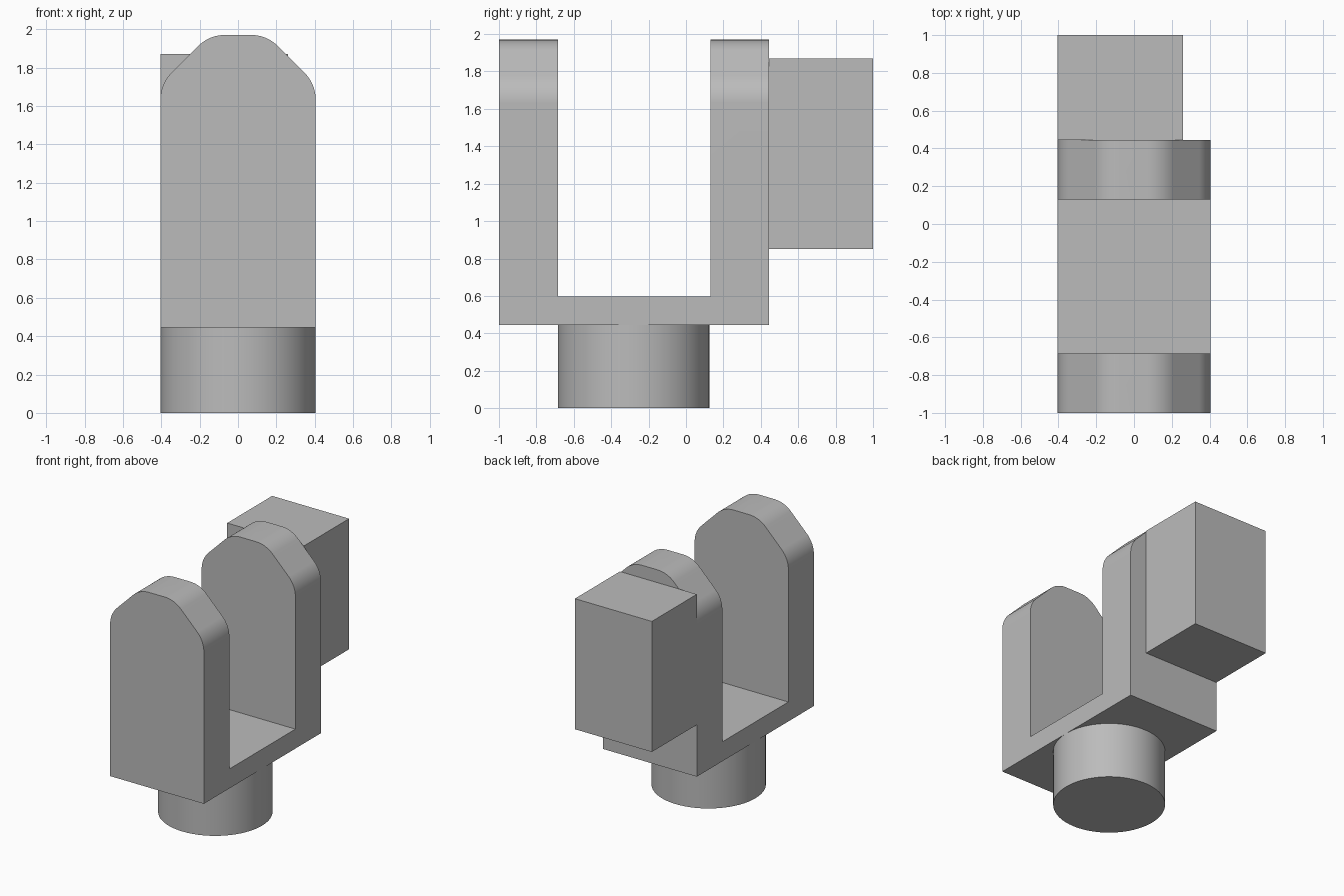
import bpy
import bmesh
from math import radians, sin, cos
from mathutils import Vector

if "Cube" in bpy.data.objects:
    bpy.data.objects.remove(bpy.data.objects["Cube"])

grey = bpy.data.materials.new("plain grey")
grey.use_nodes = True
grey.diffuse_color = (0.5, 0.5, 0.5, 1)
grey.node_tree.nodes["Principled BSDF"].inputs["Base Color"].default_value = grey.diffuse_color

HALF = 0.405        # half width of the bracket
FLOOR, TOP = 0.445, 1.97
STEM_Y = -0.28


def extrude(name, points, direction):
    """Extrude a closed planar outline into a solid."""
    bm = bmesh.new()
    face = bm.faces.new([bm.verts.new(p) for p in points])
    out = bmesh.ops.extrude_face_region(bm, geom=[face])["geom"]
    moved = [g for g in out if isinstance(g, bmesh.types.BMVert)]
    bmesh.ops.translate(bm, verts=moved, vec=direction)
    bmesh.ops.recalc_face_normals(bm, faces=bm.faces)
    mesh = bpy.data.meshes.new(name)
    bm.to_mesh(mesh)
    bm.free()
    mesh.materials.append(grey)
    obj = bpy.data.objects.new(name, mesh)
    bpy.context.collection.objects.link(obj)
    return obj


def activate(obj):
    bpy.ops.object.select_all(action='DESELECT')
    obj.select_set(True)
    bpy.context.view_layer.objects.active = obj


def arc(cx, cz, radius, start, end, steps=10):
    angles = [radians(start + (end - start) * i / steps) for i in range(steps + 1)]
    return [(cx + radius * cos(a), cz + radius * sin(a)) for a in angles]


# Bracket: a U seen from the side, trimmed to a rounded arch seen from the front
u_shape = [(-1, FLOOR), (0.445, FLOOR), (0.445, TOP), (0.13, TOP),
           (0.13, 0.597), (-0.685, 0.597), (-0.685, TOP), (-1, TOP)]
bracket = extrude("bracket", [(-HALF, y, z) for y, z in u_shape], Vector((2 * HALF, 0, 0)))

R = 0.2             # fillet radius at both ends of each sloping shoulder
right_half = ([(HALF, 0)] + arc(HALF - R, 1.632, R, 0, 45)
              + arc(0.067, TOP - R, R, 45, 90))
outline = right_half + [(-x, z) for x, z in reversed(right_half)]
arch = extrude("arch_cutter", [(x, -1.2, z) for x, z in outline], Vector((0, 2, 0)))
arch.hide_render = True

activate(bracket)
trim = bracket.modifiers.new("trim", 'BOOLEAN')
trim.operation = 'INTERSECT'
trim.solver = 'EXACT'
trim.object = arch
bpy.ops.object.modifier_apply(modifier=trim.name)
bpy.data.objects.remove(arch)
bpy.ops.object.shade_smooth_by_angle(angle=radians(30))
bracket.modifiers.new("even shading", 'WEIGHTED_NORMAL').keep_sharp = True

# Round stem under the bracket
bpy.ops.mesh.primitive_cylinder_add(vertices=64, radius=HALF, depth=FLOOR,
                                    location=(0, STEM_Y, FLOOR / 2))
stem = bpy.context.object
stem.name = "stem"
stem.data.materials.append(grey)
bpy.ops.object.shade_smooth_by_angle(angle=radians(30))

# Block on the back, flush with the right side of the bracket
block_base = [(-HALF, 0.445), (0.26, 0.445), (0.26, 1), (-HALF, 1)]
extrude("rear_block", [(x, y, 0.85) for x, y in block_base], Vector((0, 0, 1.02)))
